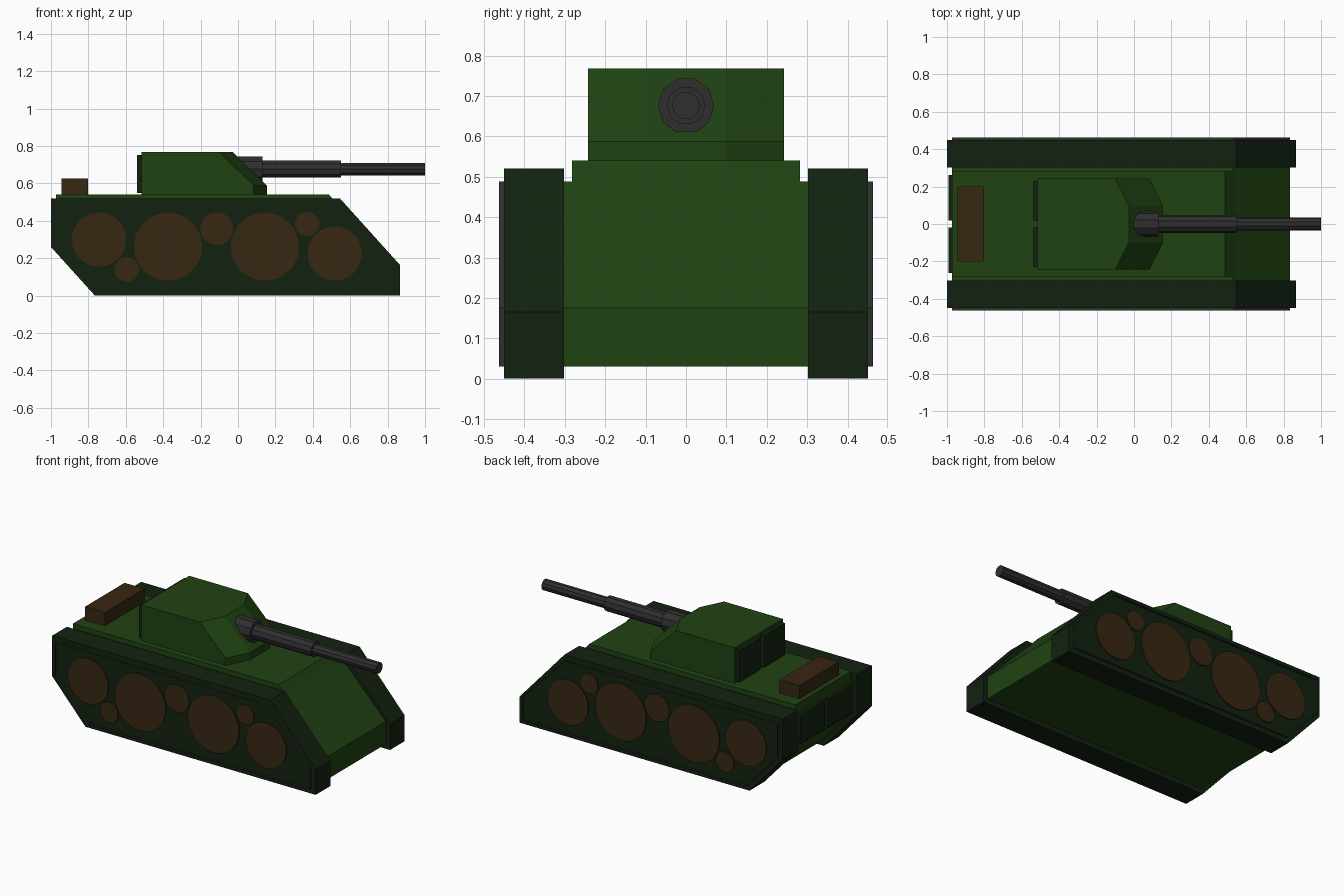
import bpy, bmesh, math
from mathutils import Vector

if "Cube" in bpy.data.objects:
    bpy.data.objects.remove(bpy.data.objects["Cube"])


def material(name, rgb):
    m = bpy.data.materials.new(name)
    m.diffuse_color = (*rgb, 1)
    m.use_nodes = True
    m.node_tree.nodes["Principled BSDF"].inputs["Base Color"].default_value = m.diffuse_color
    return m


GREEN = material("hull_green", (0.014, 0.055, 0.006))
DARK = material("dark_green", (0.006, 0.016, 0.005))
GREY = material("dark_grey", (0.028, 0.028, 0.030))
BROWN = material("brown", (0.038, 0.020, 0.006))


def finish(name, bm, mat):
    bmesh.ops.recalc_face_normals(bm, faces=bm.faces)
    me = bpy.data.meshes.new(name)
    bm.to_mesh(me)
    bm.free()
    me.materials.append(mat)
    ob = bpy.data.objects.new(name, me)
    bpy.context.collection.objects.link(ob)
    return ob


def prism(name, profile, y0, y1, mat, rim=0):
    """Extrude an x-z profile from y0 to y1; rim > 0 leaves only a border."""
    bm = bmesh.new()
    face = bm.faces.new([bm.verts.new((x, y0, z)) for x, z in profile])
    if rim:
        bmesh.ops.inset_region(bm, faces=[face], thickness=rim,
                               use_boundary=True, use_even_offset=True)
        bmesh.ops.delete(bm, geom=[face], context='FACES_ONLY')
    ext = bmesh.ops.extrude_face_region(bm, geom=bm.faces[:], use_keep_orig=True)
    verts = [g for g in ext["geom"] if isinstance(g, bmesh.types.BMVert)]
    bmesh.ops.translate(bm, verts=verts, vec=(0, y1 - y0, 0))
    return finish(name, bm, mat)


def box(name, x, y, z, mat):
    return prism(name, [(x[0], z[0]), (x[1], z[0]), (x[1], z[1]), (x[0], z[1])],
                 y[0], y[1], mat)


def cylinder(name, r, depth, centre, rot, sides, mat):
    bpy.ops.mesh.primitive_cylinder_add(vertices=sides, radius=r, depth=depth,
                                        location=centre, rotation=rot)
    ob = bpy.context.object
    ob.name = name
    ob.data.materials.append(mat)


# Hull and raised deck
hull = [(-0.972, 0.488), (0.53, 0.488), (0.835, 0.175), (0.835, 0.03),
        (-0.752, 0.03), (-0.972, 0.272)]
prism("hull", hull, -0.302, 0.302, GREEN)
prism("deck", [(-0.972, 0.48), (-0.972, 0.54), (0.487, 0.54), (0.537, 0.48)],
      -0.282, 0.282, GREEN)

# Tracks, side rims and wheels on both sides
track = [(-1, 0.52), (0.545, 0.52), (0.865, 0.165), (0.865, 0),
         (-0.765, 0), (-1, 0.26)]
wheels = [(-0.743, 0.30, 0.145), (-0.374, 0.262, 0.182), (0.144, 0.262, 0.182),
          (0.517, 0.225, 0.145), (-0.114, 0.358, 0.088), (0.369, 0.383, 0.064),
          (-0.594, 0.14, 0.065)]
for s, side in ((-1, "near"), (1, "far")):
    prism(f"track_{side}", track, s * 0.302, s * 0.45, DARK)
    prism(f"track_rim_{side}", hull, s * 0.445, s * 0.463, GREY, rim=0.035)
    for i, (x, z, r) in enumerate(wheels):
        cylinder(f"wheel_{side}_{i + 1}", r, 0.02, (x, s * 0.447, z),
                 (math.pi / 2, 0, 0), 32, BROWN)
    # Rear plates on hull and turret
    box(f"hull_rear_plate_{side}", (-0.992, -0.97), (s * 0.018, s * 0.262),
        (0.29, 0.47), DARK)
    box(f"turret_rear_plate_{side}", (-0.54, -0.513), (s * 0.02, s * 0.23),
        (0.55, 0.753), DARK)

# Turret: stacked outlines with a sloped, chamfered front
bm = bmesh.new()
rings = []
for z, corner, nose in ((0.54, 0.083, 0.155), (0.587, 0.083, 0.155),
                        (0.768, -0.10, -0.028)):
    pts = [(-0.515, -0.243), (corner, -0.243), (nose, -0.098),
           (nose, 0.098), (corner, 0.243), (-0.515, 0.243)]
    rings.append([bm.verts.new((x, y, z)) for x, y in pts])
for a, b in zip(rings, rings[1:]):
    for i in range(6):
        j = (i + 1) % 6
        bm.faces.new((a[i], a[j], b[j], b[i]))
bm.faces.new(rings[0])
bm.faces.new(rings[-1])
finish("turret", bm, GREEN)

# Gun
for name, x0, x1, r in (("gun_collar", -0.02, 0.13, 0.07),
                        ("gun_sleeve", 0.10, 0.55, 0.048),
                        ("gun_barrel", 0.50, 1.0, 0.035)):
    cylinder(name, r, x1 - x0, ((x0 + x1) / 2, 0, 0.676),
             (0, math.pi / 2, 0), 10, GREY)

# Storage box on rear deck
box("storage_box", (-0.943, -0.803), (-0.2, 0.2), (0.535, 0.625), BROWN)
